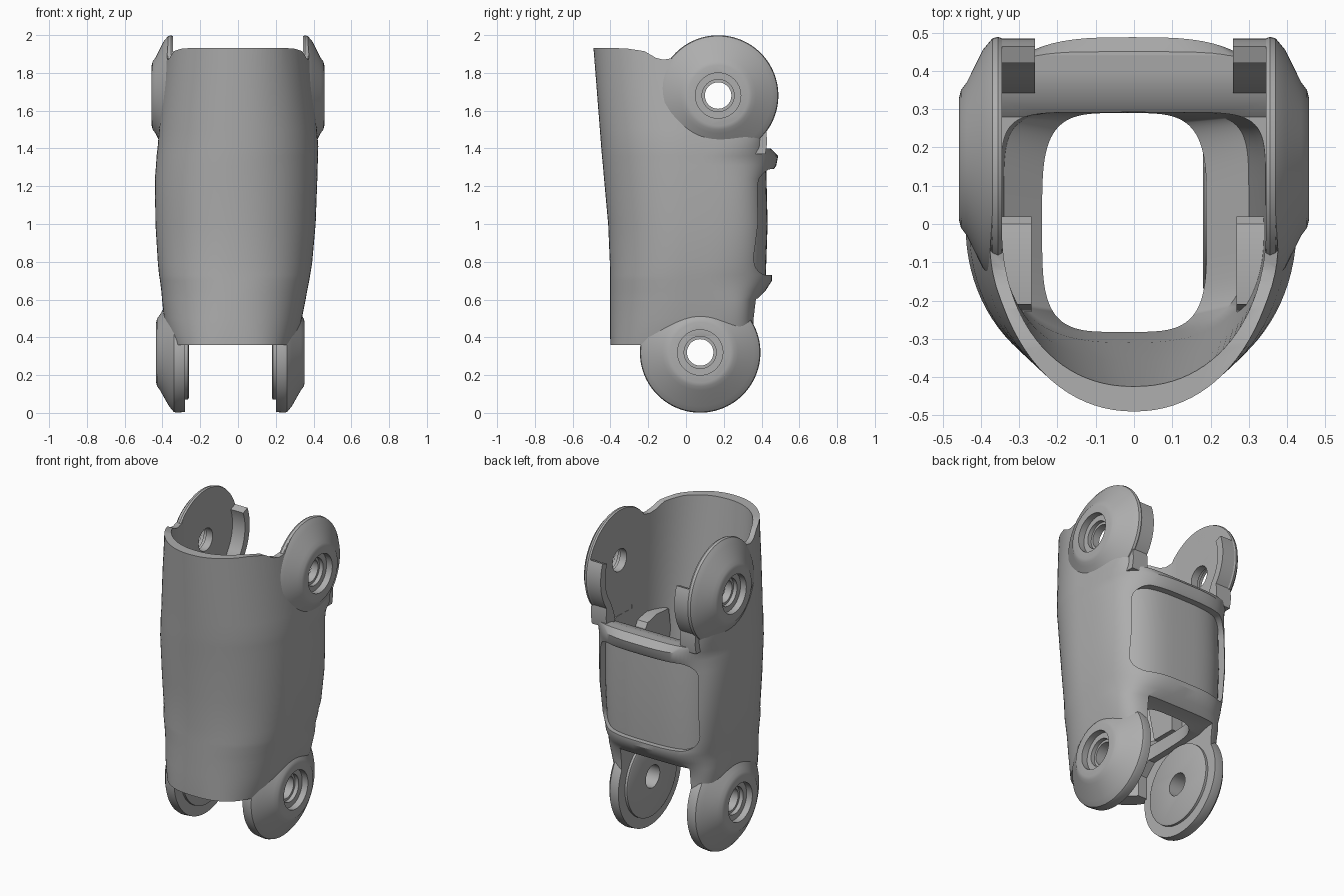
import bpy, bmesh
from math import sin, cos, pi, radians

if "Cube" in bpy.data.objects:
    bpy.data.objects.remove(bpy.data.objects["Cube"])

GREY = bpy.data.materials.new("plain grey")
GREY.use_nodes = True
COLOUR = (0.42, 0.42, 0.42, 1)
GREY.diffuse_color = COLOUR
GREY.node_tree.nodes["Principled BSDF"].inputs["Base Color"].default_value = COLOUR


def loft(name, rings):
    """Skin a stack of equal rings and cap both ends."""
    bm = bmesh.new()
    rows = [[bm.verts.new(p) for p in ring] for ring in rings]
    n = len(rows[0])
    for a, b in zip(rows, rows[1:]):
        for i in range(n):
            j = (i + 1) % n
            bm.faces.new((a[i], a[j], b[j], b[i]))
    bm.faces.new(rows[0])
    bm.faces.new(rows[-1])
    bmesh.ops.recalc_face_normals(bm, faces=bm.faces[:])
    mesh = bpy.data.meshes.new(name)
    bm.to_mesh(mesh)
    bm.free()
    mesh.materials.append(GREY)
    obj = bpy.data.objects.new(name, mesh)
    bpy.context.collection.objects.link(obj)
    return obj


def side_prism(name, pts, x0, x1):
    """Extrude a (y, z) outline along x."""
    return loft(name, [[(x, y, z) for y, z in pts] for x in (x0, x1)])


def arc(cy, cz, r, a0, a1, n=24):
    angles = [radians(a0 + (a1 - a0) * i / n) for i in range(n + 1)]
    return [(cy + r * cos(a), cz + r * sin(a)) for a in angles]


def turned(name, profile, cy, cz, n=64):
    """Turn an (x, radius) profile about an axis along x."""
    return loft(name, [[(x, cy + r * cos(2 * pi * i / n), cz + r * sin(2 * pi * i / n))
                        for i in range(n)] for x, r in profile])


def tube(name, sections, n=96):
    """Loft superellipse sections: z, centre x, half width, front y, back y, front power, back power."""
    rings = []
    for z, cx, hw, yf, yb, pf, pb in sections:
        ring = []
        for i in range(n):
            c, s = cos(2 * pi * i / n), sin(2 * pi * i / n)
            p, depth = (pb, yb) if s >= 0 else (pf, -yf)
            x = abs(c) ** (2 / p) * (1 if c > 0 else -1)
            y = abs(s) ** (2 / p) * (1 if s > 0 else -1)
            ring.append((cx + hw * x, depth * y, z))
        rings.append(ring)
    return loft(name, rings)


def cut(obj, cutter, operation="DIFFERENCE"):
    """Apply a boolean and throw the cutter away."""
    mod = obj.modifiers.new("cut", "BOOLEAN")
    mod.operation, mod.solver, mod.object = operation, "EXACT", cutter
    graph = bpy.context.evaluated_depsgraph_get()
    mesh = bpy.data.meshes.new_from_object(obj.evaluated_get(graph))
    obj.modifiers.clear()
    obj.data = mesh
    bpy.data.objects.remove(cutter)


# Hinges: centre x, y, z, outer boss, rim and inner distances from centre
UPPER = (0.0, 0.17, 1.68, 0.457, 0.37, 0.345)
LOWER = (-0.04, 0.075, 0.32, 0.393, 0.30, 0.24)
RIM = 0.315


def drill(obj, hinge):
    """Pin hole with a stepped counterbore on each side."""
    cx, cy, cz, outer, _, _ = hinge
    cut(obj, turned("pin_cutter", [(-0.7, 0.07), (0.7, 0.07)], cy, cz))
    for s in (-1, 1):
        bore = [(outer - 0.065, 0.085), (outer - 0.04, 0.085), (outer - 0.04, 0.12), (0.7, 0.12)]
        cut(obj, turned("bore_cutter", [(cx + s * x, r) for x, r in bore], cy, cz))


# Outer shell with two raised lips on the back
body = tube("body_shell", [
    (0.36, -0.03, 0.325, -0.40, 0.36, 2.6, 5),
    (0.42, -0.03, 0.348, -0.402, 0.365, 2.4, 5),
    (0.50, -0.027, 0.365, -0.402, 0.365, 2.3, 5),
    (0.60, -0.022, 0.38, -0.402, 0.375, 2.2, 5),
    (0.645, -0.02, 0.386, -0.402, 0.42, 2.2, 3.6),
    (0.70, -0.018, 0.395, -0.402, 0.455, 2.2, 3.3),
    (0.73, -0.018, 0.40, -0.402, 0.455, 2.2, 3.3),
    (0.79, -0.016, 0.408, -0.403, 0.43, 2.1, 4),
    (1.00, -0.013, 0.424, -0.412, 0.443, 2.1, 4),
    (1.24, -0.01, 0.43, -0.434, 0.432, 2.1, 4),
    (1.31, -0.006, 0.428, -0.44, 0.478, 2.1, 3.2),
    (1.36, -0.004, 0.427, -0.445, 0.488, 2.1, 3.2),
    (1.41, 0, 0.425, -0.449, 0.44, 2.1, 5),
    (1.50, 0, 0.418, -0.456, 0.455, 2.1, 5),
    (1.68, 0, 0.402, -0.47, 0.48, 2.1, 5),
    (1.96, 0, 0.37, -0.492, 0.48, 2.1, 5)])

# Side outline trims the saddle and the hinge shoulders
outline = [(-0.7, 1.935), (-0.32, 1.93), (-0.22, 1.915), (-0.16, 1.88), (-0.12, 1.87), (-0.07, 1.878)]
outline += arc(0.17, 1.68, RIM, 135, -30)
outline += [(0.432, 1.48), (0.428, 1.44), (0.44, 1.40), (0.7, 1.38), (0.7, 0.1), (-0.7, 0.1)]
cut(body, side_prism("outline_cutter", outline, -0.8, 0.8), "INTERSECT")

# Hollow inside, narrowing to a floor opening
cut(body, tube("cavity_cutter", [
    (0.20, -0.025, 0.215, -0.282, 0.29, 4, 4),
    (0.66, -0.025, 0.215, -0.282, 0.29, 4, 4),
    (0.74, -0.02, 0.32, -0.288, 0.292, 3, 6),
    (1.00, -0.012, 0.34, -0.31, 0.292, 2.7, 6),
    (1.40, 0, 0.347, -0.36, 0.292, 2.4, 7),
    (2.10, 0, 0.345, -0.445, 0.292, 2.1, 8)]))

# Open gaps between the hinge cheeks
gap = [(0.05, 2.2), (0.05, 1.33), (0.28, 1.34), (0.32, 1.375), (0.38, 1.395), (0.44, 1.40), (0.7, 1.39), (0.7, 2.2)]
cut(body, side_prism("upper_gap_cutter", gap, -0.345, 0.345))
gap = [(-0.22, 0.1), (-0.22, 0.5), (-0.15, 0.57), (0.25, 0.58), (0.32, 0.60), (0.7, 0.63), (0.7, 0.1)]
cut(body, side_prism("lower_gap_cutter", gap, -0.28, 0.20))

# Rounded recess in the back with a bulging floor
corners = [(0.235, 1.19, 0), (-0.255, 1.19, 90), (-0.255, 0.83, 180), (0.235, 0.83, 270)]
frame = [p for cx, cz, a in corners for p in arc(cx, cz, 0.10, a, a + 90, 8)]
recess = loft("recess_cutter", [[(x, y, z) for x, z in frame] for y in (0.2, 0.8)])
cut(recess, tube("recess_floor_cutter", [
    (0.5, -0.015, 0.395, -0.4, 0.415, 2.1, 3.2),
    (1.0, -0.012, 0.41, -0.4, 0.432, 2.1, 3.2),
    (1.5, -0.01, 0.41, -0.4, 0.42, 2.1, 3.2)]))
cut(body, recess)
for hinge in (UPPER, LOWER):
    drill(body, hinge)
parts = [body]

# Hinge cheeks with coned bosses
for level, hinge in (("upper", UPPER), ("lower", LOWER)):
    cx, cy, cz, outer, rim, inner = hinge
    for side, s in (("left", 1), ("right", -1)):
        shape = [(inner, RIM), (rim - 0.015, RIM + 0.004), (rim, RIM), (rim + 0.025, RIM - 0.03),
                 (outer - 0.02, 0.20), (outer - 0.005, 0.18), (outer, 0.16)]
        if level == "lower":  # raised pad on the inner face
            shape = [(inner - 0.02, 0.24), (inner - 0.015, 0.25), (inner, 0.25)] + shape
        cheek = turned(f"{level}_{side}_hinge", [(cx + s * x, r) for x, r in shape], cy, cz, 96)
        drill(cheek, hinge)
        parts.append(cheek)

for side, s in (("left", 1), ("right", -1)):
    # Inward stop lip along the back rim of the upper cheek
    lip = arc(0.17, 1.68, RIM, 21, -36, 16) + [(0.43, 1.43), (0.42, 1.37), (0.34, 1.37), (0.35, 1.44)]
    lip += arc(0.17, 1.68, 0.268, -36, 21, 16)
    parts.append(side_prism(f"{side}_stop_lip", lip, s * 0.258, s * 0.365))
    # Stop block rising from the floor along the inner side wall
    block = [(0.02, 0.71), (0.02, 1.21), (0.0, 1.24), (-0.09, 1.26), (-0.21, 1.25), (-0.23, 1.12), (-0.14, 0.71)]
    parts.append(side_prism(f"{side}_inner_block", block, s * 0.268, s * 0.345))

# Smooth shading with sharp creases
for obj in parts:
    bpy.ops.object.select_all(action="DESELECT")
    obj.select_set(True)
    bpy.context.view_layer.objects.active = obj
    bpy.ops.object.shade_smooth_by_angle(angle=radians(32))
